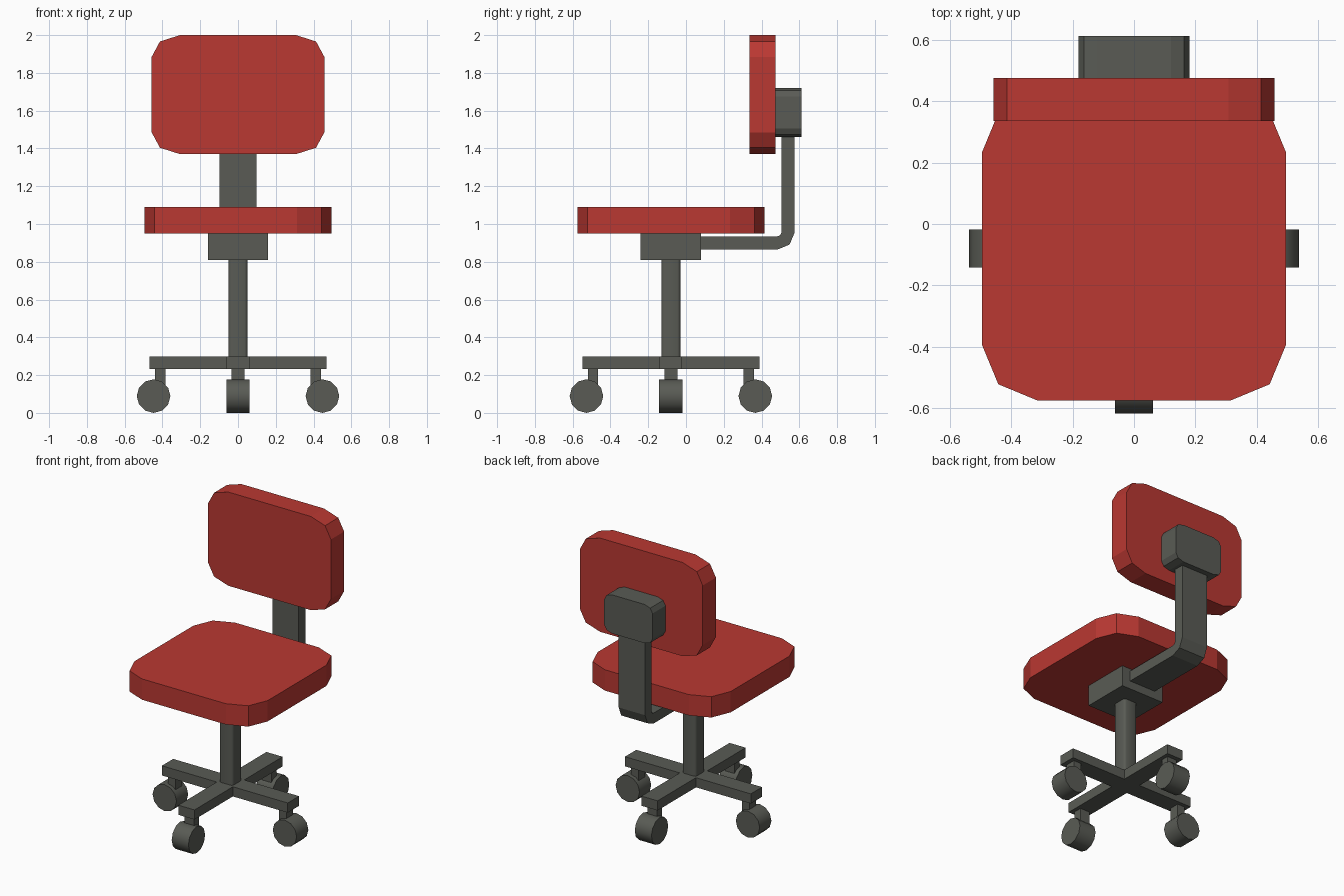
import bpy, bmesh, math
from mathutils import Vector, Matrix

if "Cube" in bpy.data.objects:
    bpy.data.objects.remove(bpy.data.objects["Cube"])

CY = -0.08  # y of the column axis


def material(name, rgb):
    m = bpy.data.materials.new(name)
    m.diffuse_color = (*rgb, 1)
    m.use_nodes = True
    m.node_tree.nodes["Principled BSDF"].inputs["Base Color"].default_value = m.diffuse_color
    return m


RED = material("red upholstery", (0.49, 0.04, 0.032))
GREY = material("dark grey metal", (0.1, 0.105, 0.09))


def prism(name, profile, depth, mat, matrix):
    """Extrude a 2D profile from local z=0 to z=depth, then place it."""
    bm = bmesh.new()
    f = bm.faces.new([bm.verts.new((u, v, 0)) for u, v in profile])
    ext = bmesh.ops.extrude_face_region(bm, geom=[f])
    bmesh.ops.translate(bm, vec=(0, 0, depth),
                        verts=[e for e in ext["geom"] if isinstance(e, bmesh.types.BMVert)])
    bmesh.ops.transform(bm, matrix=matrix, verts=bm.verts)
    bmesh.ops.recalc_face_normals(bm, faces=bm.faces)
    me = bpy.data.meshes.new(name)
    bm.to_mesh(me)
    bm.free()
    me.materials.append(mat)
    ob = bpy.data.objects.new(name, me)
    bpy.context.collection.objects.link(ob)
    return ob


def rounded(hx, hy, rx, ry, n=2):
    """Rectangle outline with elliptical corners of n segments."""
    pts = []
    for q, (sx, sy) in enumerate(((1, 1), (-1, 1), (-1, -1), (1, -1))):
        for i in range(n + 1):
            a = (q + i / n) * math.pi / 2
            pts.append((sx * (hx - rx) + rx * math.cos(a), sy * (hy - ry) + ry * math.sin(a)))
    return pts


def rect(x0, x1, y0, y1):
    return [(x0, y0), (x1, y0), (x1, y1), (x0, y1)]


def upright(y, z):
    """Profile in xz, extruded towards -y from the given y."""
    return Matrix.Translation((0, y, z)) @ Matrix.Rotation(math.pi / 2, 4, 'X')


def at(y, z):
    return Matrix.Translation((0, y, z))


def smooth(ob, angle):
    bpy.ops.object.select_all(action='DESELECT')
    ob.select_set(True)
    bpy.context.view_layer.objects.active = ob
    bpy.ops.object.shade_smooth_by_angle(angle=math.radians(angle))


# Cushions
prism("seat", rounded(0.495, 0.495, 0.183, 0.183), 0.14, RED, at(CY, 0.95))
prism("backrest", rounded(0.457, 0.315, 0.15, 0.115), 0.14, RED, upright(0.475, 1.685))

# Backrest bracket
prism("backrest_bracket", rounded(0.18, 0.13, 0.06, 0.045), 0.137, GREY, upright(0.612, 1.59))

# Bent support arm: profile in yz, extruded along x
def bend(r):
    c = (0.485, 0.955)
    return [(c[0] + r * math.sin(a), c[1] - r * math.cos(a))
            for a in (0, math.pi / 4, math.pi / 2)]

profile = [(0.0, 0.865)] + bend(0.09) + [(0.575, 1.5), (0.505, 1.5)] + bend(0.02)[::-1] + [(0.0, 0.935)]
yz = Matrix(((0, 0, 1, -0.098), (1, 0, 0, 0), (0, 1, 0, 0), (0, 0, 0, 1)))
prism("support_arm", profile, 0.196, GREY, yz)

# Under-seat box and column
prism("seat_mount", rect(-0.16, 0.16, -0.16, 0.16), 0.14, GREY, at(CY, 0.81))
smooth(prism("column", rounded(0.05, 0.05, 0.015, 0.015), 0.575, GREY, at(CY, 0.236)), 50)

# Cross base: four arms joined in one outline
w, l = 0.06, 0.468
cross = []
for k in range(4):
    rot = Matrix.Rotation(k * math.pi / 2, 2)
    cross += [tuple(rot @ Vector(p)) for p in ((w, -w), (l, -w), (l, w))]
prism("base_cross", cross, 0.065, GREY, at(CY, 0.233))

# Casters, one per arm
wheel = [(0.089 * math.cos(i * math.pi / 6), 0.089 * math.sin(i * math.pi / 6)) for i in range(12)]
for k in range(4):
    place = at(CY, 0) @ Matrix.Rotation(k * math.pi / 2, 4, 'Z')
    prism(f"caster_stem_{k + 1}", rect(0.385, 0.44, -0.035, 0.035), 0.1, GREY, place @ at(0, 0.14))
    smooth(prism(f"caster_wheel_{k + 1}", wheel, 0.124, GREY,
                 place @ Matrix.Translation((0.447, 0, 0)) @ upright(0.062, 0.089)), 40)
